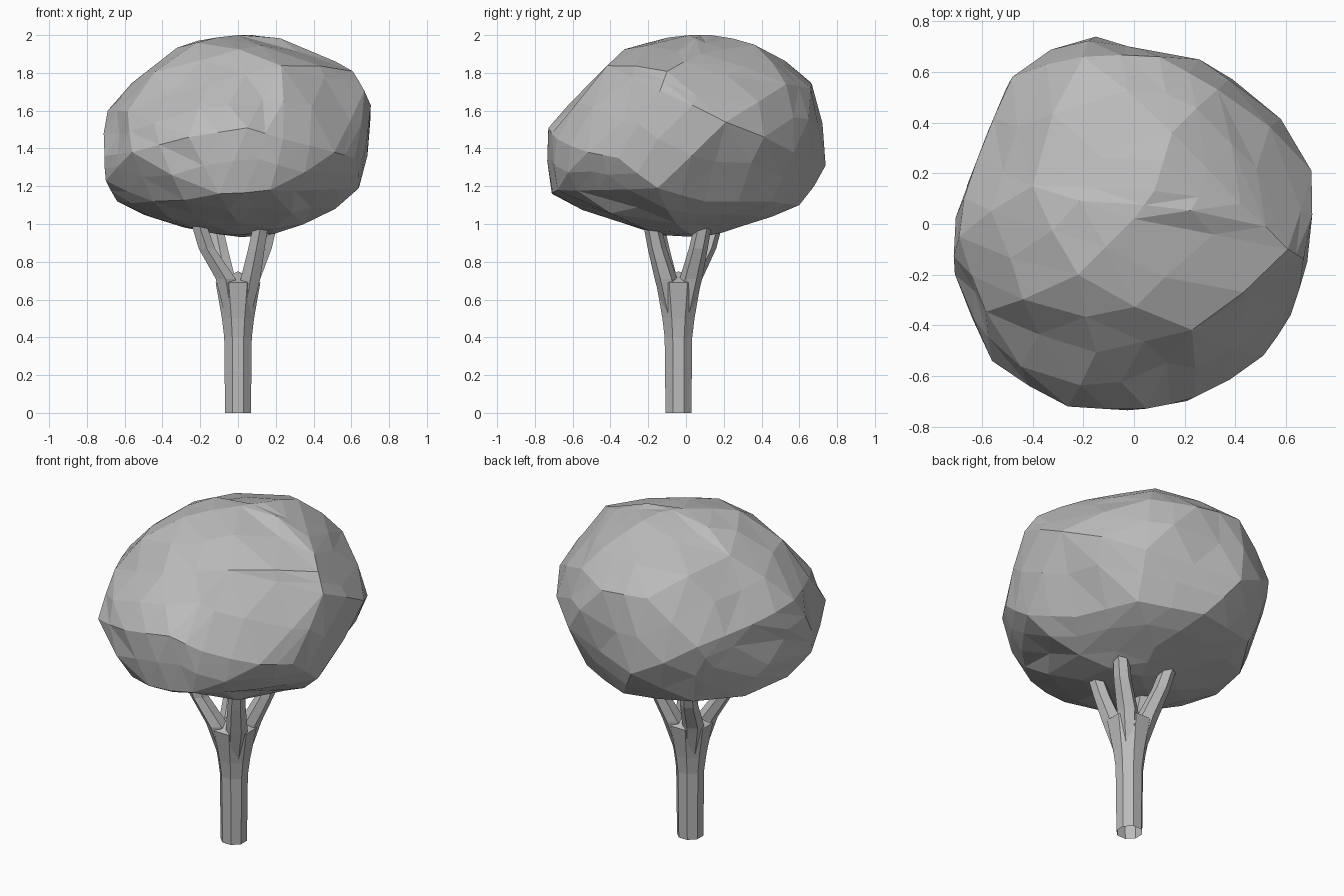
import bpy, bmesh, math, random
from math import pi
from mathutils import Vector

default = bpy.data.objects.get("Cube")
if default:
    bpy.data.objects.remove(default)
random.seed(4)

grey = bpy.data.materials.new("plain grey")
grey.use_nodes = True
grey.diffuse_color = (0.5, 0.5, 0.5, 1)
grey.node_tree.nodes["Principled BSDF"].inputs["Base Color"].default_value = (0.5, 0.5, 0.5, 1)


def make_object(name, bm):
    """Turn a bmesh into a flat-shaded grey object."""
    bmesh.ops.recalc_face_normals(bm, faces=bm.faces)
    mesh = bpy.data.meshes.new(name)
    bm.to_mesh(mesh)
    bm.free()
    mesh.materials.append(grey)
    obj = bpy.data.objects.new(name, mesh)
    bpy.context.collection.objects.link(obj)


def tube(name, stations, sides, peak=None):
    """Loft polygon rings through (centre, radius) stations, closed by an optional peak."""
    bm = bmesh.new()
    rings = []
    for centre, radius in stations:
        ring = []
        for i in range(sides):
            a = 2 * pi * (i + 0.5) / sides
            ring.append(bm.verts.new(Vector(centre) + Vector((math.cos(a), math.sin(a), 0)) * radius))
        rings.append(ring)
    for low, high in zip(rings, rings[1:]):
        for i in range(sides):
            j = (i + 1) % sides
            bm.faces.new((low[i], low[j], high[j], high[i]))
    if peak:
        top = bm.verts.new(peak)
        for i in range(sides):
            bm.faces.new((rings[-1][i], rings[-1][(i + 1) % sides], top))
    make_object(name, bm)


# Trunk: open at the foot, flaring towards the fork
BACK = -0.04
tube("trunk", [((0, BACK, 0), 0.074), ((0, BACK, 0.4), 0.079), ((0, BACK, 0.5), 0.092),
               ((0, BACK, 0.69), 0.128)], 8, (0, BACK, 0.75))

# Branches: four limbs leaving the fork and running into the crown
tips = {"front_right": (-0.22, -0.13), "front_left": (0.13, -0.15),
        "back_left": (0.18, 0.14), "back_right": (-0.13, 0.20)}
for side, (x, y) in tips.items():
    sx, sy = math.copysign(1, x), math.copysign(1, y)
    tube("branch_" + side, [((sx * 0.03, BACK + sy * 0.03, 0.5), 0.04),
                            ((sx * 0.066, BACK + sy * 0.066, 0.71), 0.06),
                            ((x * 0.75, BACK + y * 0.75, 0.87), 0.05),
                            ((x, BACK + y, 1.04), 0.044)], 6)

# Crown: main corners, bottom to top
corners = [
    (.02, .08, .93), (-.25, -.15, .98), (.0, -.35, 1.01), (.35, -.05, 1.0), (.1, .3, .99), (-.3, .2, 1.02),
    (-.1, -.71, 1.16), (.17, -.68, 1.18), (-.45, -.45, 1.12), (-.64, -.06, 1.12), (-.4, .5, 1.12),
    (0, .6, 1.1), (.35, .45, 1.12), (.5, .1, 1.12), (.64, -.15, 1.19), (.42, -.46, 1.18), (-.7, -.2, 1.23),
    (-.15, .74, 1.31), (-.56, -.54, 1.38), (-.71, -.2, 1.36), (-.52, .48, 1.35), (.39, .57, 1.38),
    (.51, -.52, 1.38), (.62, -.36, 1.35), (.05, -.74, 1.51), (-.26, -.72, 1.46), (.24, -.69, 1.45),
    (-.48, .58, 1.5), (.70, .21, 1.54), (.52, .38, 1.45), (-.69, -.05, 1.6), (-.59, -.35, 1.6),
    (-.62, .25, 1.55), (.68, -.14, 1.71), (.61, -.1, 1.81), (-.2, .66, 1.75), (.1, .66, 1.72),
    (.33, .53, 1.74), (-.15, -.51, 1.75), (.23, -.42, 1.84), (-.4, .15, 1.87), (.42, .08, 1.9),
    (.15, .36, 1.95), (-.22, -.2, 1.96), (0, .02, 2.0), (.08, .13, 2.0)]
CENTRE = Vector((0, 0, 1.45))

hull = bmesh.new()
for corner in corners:
    hull.verts.new(corner)
bmesh.ops.convex_hull(hull, input=hull.verts[:])
hull.verts.index_update()
hull.edges.index_update()

# Split each hull facet into four, swelling the new points unevenly
crown = bmesh.new()
ends, middles = {}, {}
for face in hull.faces:
    for vert in face.verts:
        if vert.index not in ends:
            ends[vert.index] = crown.verts.new(vert.co)
    for edge in face.edges:
        if edge.index not in middles:
            span = edge.calc_length()
            middle = (edge.verts[0].co + edge.verts[1].co) / 2
            swell = min(span * span / 5.6, 0.05) * random.uniform(0.1, 1.1)
            middle += (middle - CENTRE).normalized() * swell
            middles[edge.index] = crown.verts.new(middle)
    loops = face.loops[:]
    mids = [middles[loop.edge.index] for loop in loops]
    for i, loop in enumerate(loops):
        crown.faces.new((ends[loop.vert.index], mids[i], mids[i - 1]))
    crown.faces.new(mids)
hull.free()

# Folds pressed into the crown: place, depth, reach
folds = [((.1, -.56, 1.62), .06, .17), ((.58, -.3, 1.63), .08, .15),
         ((-.68, -.3, 1.5), .03, .12), ((.1, .66, 1.4), .03, .15)]
for place, depth, reach in folds:
    for vert in crown.verts:
        gap = (vert.co - Vector(place)).length
        vert.co -= (vert.co - CENTRE).normalized() * depth * math.exp(-(gap / reach) ** 2)
make_object("crown", crown)
